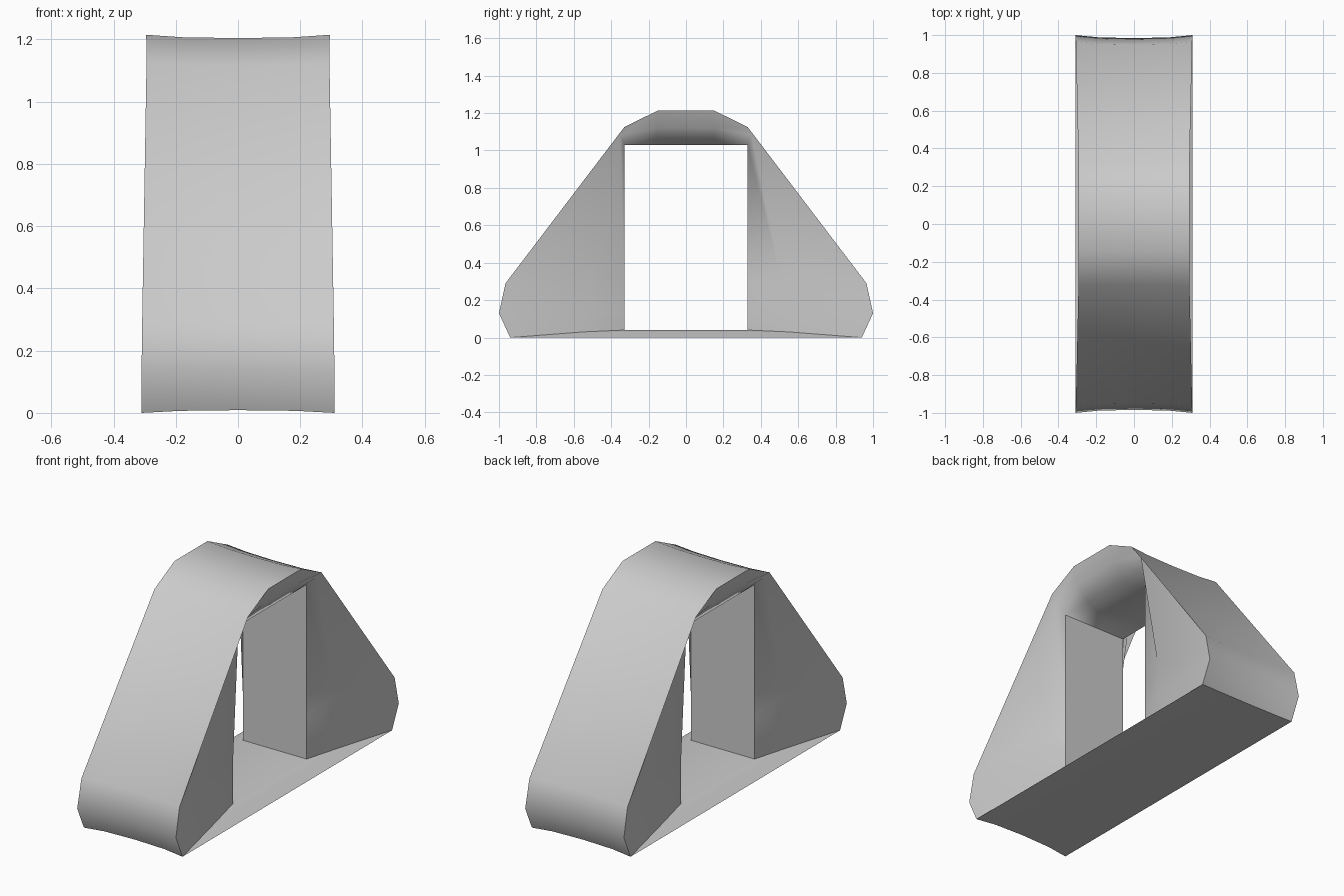
import bpy, bmesh
from math import radians

if "Cube" in bpy.data.objects:
    bpy.data.objects.remove(bpy.data.objects["Cube"])

# Half profiles (y, z, half width x), from the base corner up to the top
OUTER = [(.94, 0, .31), (1.0, .13, .31), (.965, .29, .308), (.33, 1.125, .294), (.148, 1.215, .295)]
MID = [(.55, .03, .245), (.50, .14, .255), (.50, .35, .255), (.352, 1.08, .25), (.155, 1.12, .265)]
INNER = [(.33, .04, .2), (.33, .13, .2), (.33, .29, .2), (.33, 1.03, .2), (.148, 1.03, .2)]


def ring(profile, side, width=1.0, inset=1.0):
    """Closed loop around the hole, mirrored front to back."""
    half = [(side * x * width, y * inset, .55 + (z - .55) * inset) for y, z, x in profile]
    return half + [(x, -y, z) for x, y, z in reversed(half)]


# Strap cross-section: hole wall, side panels, rims and slightly dished outer band
rings = [
    ring(INNER, -1), ring(MID, -1), ring(OUTER, -1),
    ring(OUTER, -1, .6, .988), ring(OUTER, 0, 1, .984), ring(OUTER, 1, .6, .988),
    ring(OUTER, 1), ring(MID, 1), ring(INNER, 1),
]

# Skin the loops into one closed frame
bm = bmesh.new()
loops = [[bm.verts.new(p) for p in r] for r in rings]
count = len(loops[0])
for i, a in enumerate(loops):
    b = loops[(i + 1) % len(loops)]
    for j in range(count):
        k = (j + 1) % count
        bm.faces.new((a[j], a[k], b[k], b[j]))
bmesh.ops.recalc_face_normals(bm, faces=bm.faces)

mesh = bpy.data.meshes.new("tapered_frame")
bm.to_mesh(mesh)
bm.free()
frame = bpy.data.objects.new("tapered_frame", mesh)
bpy.context.collection.objects.link(frame)

# Smooth panels with crisp rims
bpy.context.view_layer.objects.active = frame
frame.select_set(True)
bpy.ops.object.shade_smooth_by_angle(angle=radians(60))
